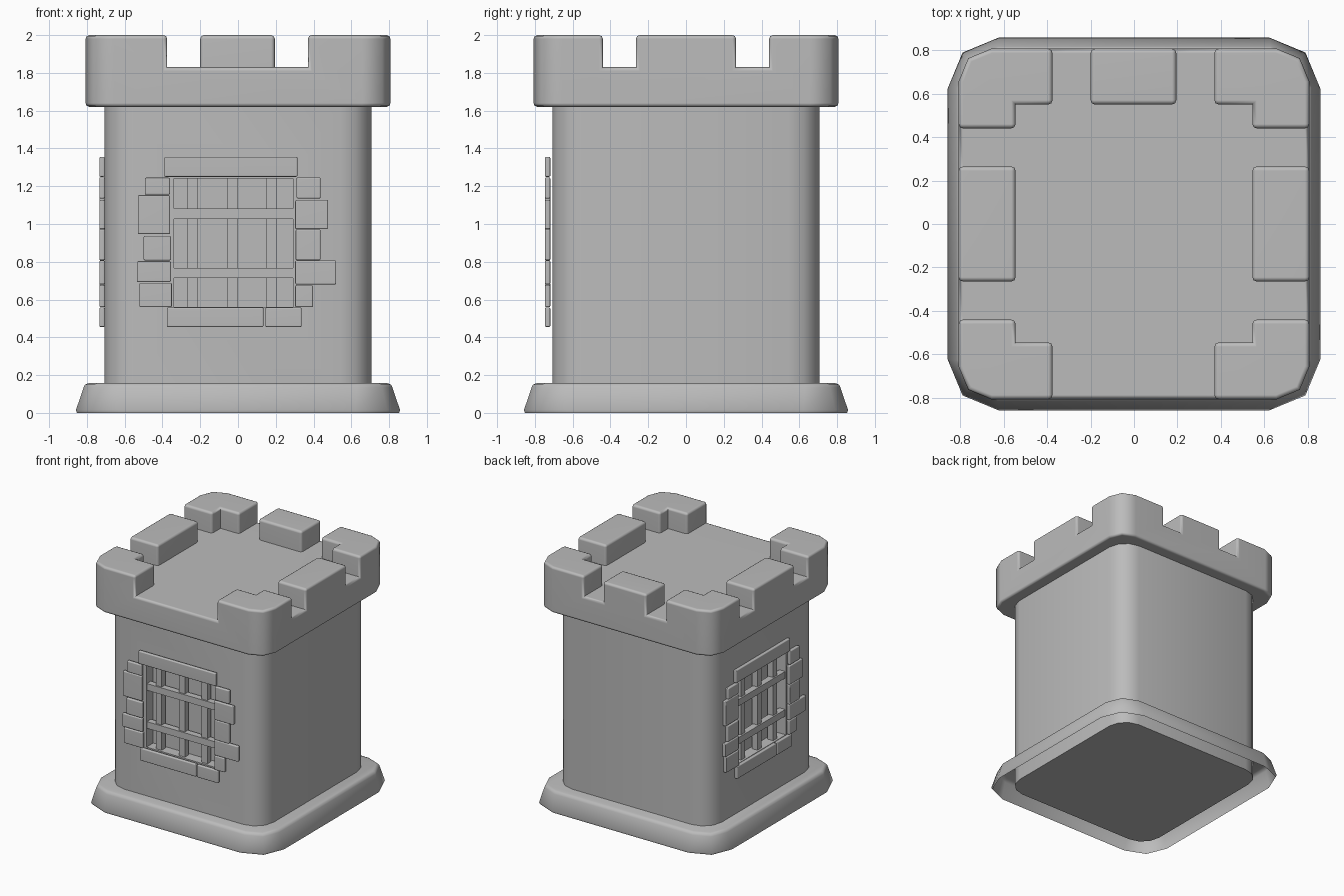
import bpy, bmesh, math
from mathutils import Matrix, Vector

if "Cube" in bpy.data.objects:
    bpy.data.objects.remove(bpy.data.objects["Cube"], do_unlink=True)

stone = bpy.data.materials.new("grey_stone")
GREY = (0.5, 0.5, 0.5, 1)
stone.use_nodes = True
stone.diffuse_color = GREY
bsdf = next(n for n in stone.node_tree.nodes if n.type == "BSDF_PRINCIPLED")
bsdf.inputs["Base Color"].default_value = GREY
bsdf.inputs["Roughness"].default_value = 0.8


def make(name, bm):
    bmesh.ops.recalc_face_normals(bm, faces=bm.faces)
    mesh = bpy.data.meshes.new(name)
    bm.to_mesh(mesh)
    bm.free()
    mesh.materials.append(stone)
    obj = bpy.data.objects.new(name, mesh)
    bpy.context.collection.objects.link(obj)
    return obj


def select(obj):
    bpy.ops.object.select_all(action="DESELECT")
    obj.select_set(True)
    bpy.context.view_layer.objects.active = obj


def smooth(obj, degrees=50):
    select(obj)
    bpy.ops.object.shade_smooth_by_angle(angle=math.radians(degrees))


def soften(obj, width, segments=2):
    """Round the outward edges, leave inner corners crisp, and keep big faces flat."""
    bm = bmesh.new()
    bm.from_mesh(obj.data)
    bmesh.ops.remove_doubles(bm, verts=bm.verts, dist=0.0005)
    bmesh.ops.dissolve_limit(bm, angle_limit=0.02, verts=bm.verts, edges=bm.edges)
    edges = [e for e in bm.edges if e.is_manifold and e.is_convex
             and e.calc_face_angle() > math.radians(60)]
    bmesh.ops.bevel(bm, geom=edges, offset=width, offset_type="OFFSET", segments=segments,
                    profile=0.5, affect="EDGES", clamp_overlap=True)
    bm.to_mesh(obj.data)
    bm.free()
    smooth(obj)
    mod = obj.modifiers.new("flat_faces", "WEIGHTED_NORMAL")
    mod.keep_sharp = True


def rounded_square(half, radius, segments):
    points = []
    for quarter in range(4):
        turn = Matrix.Rotation(quarter * math.pi / 2, 2)
        for i in range(segments + 1):
            a = i / segments * math.pi / 2
            points.append(turn @ Vector((half - radius + radius * math.cos(a),
                                         half - radius + radius * math.sin(a))))
    return points


def loft(name, rings, segments, closed_bottom=True):
    """Stack rounded squares given as (half width, corner radius, height)."""
    bm = bmesh.new()
    loops = [[bm.verts.new((p.x, p.y, z)) for p in rounded_square(h, r, segments)]
             for h, r, z in rings]
    for low, high in zip(loops, loops[1:]):
        for i in range(len(low)):
            j = (i + 1) % len(low)
            bm.faces.new((low[i], low[j], high[j], high[i]))
    bm.faces.new(loops[-1])
    if closed_bottom:
        bm.faces.new(loops[0])
    return make(name, bm)


def box(name, x0, x1, y0, y1, z0, z1, turn=0):
    bm = bmesh.new()
    size = Matrix.Diagonal((x1 - x0, y1 - y0, z1 - z0, 1))
    place = Matrix.Translation(((x0 + x1) / 2, (y0 + y1) / 2, (z0 + z1) / 2))
    bmesh.ops.create_cube(bm, size=1, matrix=Matrix.Rotation(turn, 4, "Z") @ place @ size)
    return make(name, bm)


def cut(target, cutter):
    cutter.hide_render = True
    mod = target.modifiers.new("cut", "BOOLEAN")
    mod.operation, mod.solver, mod.object = "DIFFERENCE", "EXACT", cutter
    select(target)
    bpy.ops.object.modifier_apply(modifier=mod.name)
    bpy.data.objects.remove(cutter, do_unlink=True)


# Plinth: flared shell, open underneath
plinth = loft("plinth", [(0.853, 0.235, 0), (0.858, 0.235, 0.015), (0.817, 0.19, 0.135),
                         (0.81, 0.182, 0.15), (0.79, 0.165, 0.158)], 2, False)
smooth(plinth)

# Tower body with two window recesses
TURNS = (0, -math.pi / 2)
body = loft("tower_body", [(0.708, 0.165, 0.01), (0.708, 0.165, 1.65)], 3)
for turn in TURNS:
    cut(body, box("window_cutter", -0.34, 0.29, -0.9, -0.62, 0.56, 1.24, turn))
smooth(body)

# Crown with a sunken floor and battlement gaps
FLOOR = 1.83
crown = loft("battlement_crown", [(0.807, 0.15, 1.62), (0.807, 0.15, 2)], 2)
cut(crown, box("floor_cutter", -0.545, 0.545, -0.545, 0.55, FLOOR, 2.2))
gaps = [(-0.375, 0.37, -1, -0.5), (-0.375, -0.2, 0.5, 1), (0.195, 0.37, 0.5, 1)]
for side in (-1, 1):
    x0, x1 = sorted((side * 0.5, side))
    gaps += [(x0, x1, -0.44, -0.265), (x0, x1, 0.265, 0.44)]
for gap in gaps:
    cut(crown, box("gap_cutter", *gap, FLOOR, 2.2))
soften(crown, 0.02)

# Window surround bricks: top, bottom, left, right
BRICKS = [
    (-0.39, 0.315, 1.25, 1.355), (-0.377, 0.135, 0.455, 0.558), (0.145, 0.337, 0.455, 0.558),
    (-0.493, -0.36, 1.155, 1.245), (-0.53, -0.36, 0.947, 1.153), (-0.5, -0.355, 0.807, 0.937),
    (-0.535, -0.355, 0.693, 0.803), (-0.522, -0.35, 0.56, 0.688),
    (0.31, 0.437, 1.135, 1.247), (0.303, 0.477, 0.973, 1.127), (0.305, 0.437, 0.808, 0.972),
    (0.303, 0.52, 0.68, 0.807), (0.303, 0.397, 0.56, 0.677),
]
for side, turn, face in zip(("front", "side"), TURNS, (-0.747, -0.734)):
    for x0, x1, z0, z1 in BRICKS:
        brick = box(side + "_window_brick", x0, x1, face, face + 0.029, z0, z1, turn)
        soften(brick, 0.007)
    # Window grille
    for x in (-0.267, -0.055, 0.15):
        box(side + "_upright_bar", x, x + 0.053, -0.69, -0.64, 0.55, 1.25, turn)
    for z in (0.713, 1.027):
        box(side + "_cross_bar", -0.345, 0.295, -0.703, -0.65, z, z + 0.055, turn)
